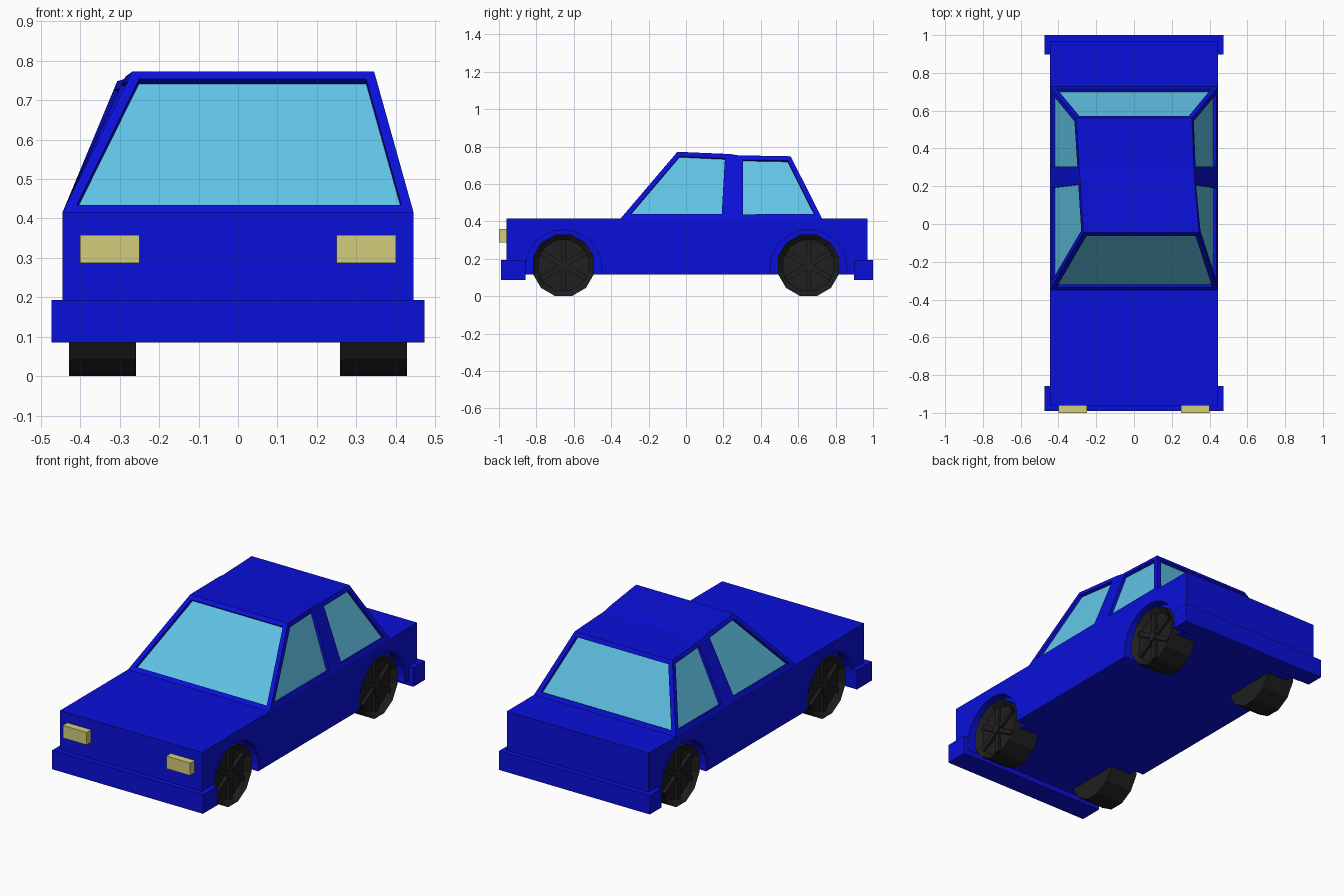
import bpy, bmesh, math
from mathutils import Matrix, Vector

if "Cube" in bpy.data.objects:
    bpy.data.objects.remove(bpy.data.objects["Cube"])


def material(name, rgb):
    m = bpy.data.materials.new(name)
    m.diffuse_color = (*rgb, 1)
    m.use_nodes = True
    m.node_tree.nodes["Principled BSDF"].inputs["Base Color"].default_value = m.diffuse_color
    return m


BLUE = material("blue_paint", (0.003, 0.005, 0.7))
GLASS = material("glass", (0.12, 0.56, 0.8))
LAMP = material("lamp", (0.65, 0.62, 0.2))
RUBBER = material("rubber", (0.014, 0.014, 0.014))


def finish(name, bm, *mats):
    me = bpy.data.meshes.new(name)
    bm.to_mesh(me)
    bm.free()
    ob = bpy.data.objects.new(name, me)
    bpy.context.collection.objects.link(ob)
    for m in mats:
        me.materials.append(m)
    return ob


def add_box(bm, lo, hi, rot=Matrix()):
    lo, hi = Vector(lo), Vector(hi)
    mat = rot @ Matrix.Translation((lo + hi) / 2) @ Matrix.Diagonal((*(hi - lo), 1))
    bmesh.ops.create_cube(bm, size=1, matrix=mat)


def add_disc(bm, centre, radius, width, sides, turn=0):
    # cylinder lying along the x axis
    mat = (Matrix.Translation(centre) @ Matrix.Rotation(turn, 4, 'X')
           @ Matrix.Rotation(math.pi / 2, 4, 'Y'))
    bmesh.ops.create_cone(bm, cap_ends=True, segments=sides, radius1=radius,
                          radius2=radius, depth=width, matrix=mat)


def box(name, lo, hi, mat):
    bm = bmesh.new()
    add_box(bm, lo, hi)
    return finish(name, bm, mat)


AXLES = {"front": -0.655, "rear": 0.655}
SIDES = {"left": -1, "right": 1}

# Lower body with shallow wheel arches
body = box("body", (-0.445, -0.96, 0.115), (0.445, 0.97, 0.415), BLUE)
bm = bmesh.new()
for y in AXLES.values():
    for s in SIDES.values():
        add_disc(bm, (s * 0.445, y, 0.15), 0.205, 0.12, 24)
cutter = finish("arch_cutter", bm, BLUE)
cutter.hide_render = True
cutter.display_type = 'WIRE'
mod = body.modifiers.new("arches", 'BOOLEAN')
mod.operation = 'DIFFERENCE'
mod.solver = 'EXACT'
mod.object = cutter

# Bumpers and headlights
box("front_bumper", (-0.473, -0.99, 0.086), (0.473, -0.857, 0.194), BLUE)
box("rear_bumper", (-0.473, 0.897, 0.086), (0.473, 1.0, 0.194), BLUE)
for side, s in SIDES.items():
    xs = sorted((s * 0.25, s * 0.40))
    box(side + "_headlight", (xs[0], -1.0, 0.287), (xs[1], -0.94, 0.358), LAMP)

# Cabin: sections of base y, roof y, roof z, roof left x, roof right x
sections = [
    (-0.350, -0.046, 0.772, -0.268, 0.345),
    (0.215, 0.235, 0.760, -0.285, 0.320),
    (0.280, 0.280, 0.753, -0.289, 0.317),
    (0.727, 0.560, 0.748, -0.306, 0.307),
]
bm = bmesh.new()
rings = []
for yb, yt, zt, xl, xr in sections:
    pts = [(-0.445, yb, 0.415), (xl, yt, zt), (xr, yt, zt), (0.445, yb, 0.415)]
    rings.append([bm.verts.new(p) for p in pts])
windows = [bm.faces.new(rings[0][::-1]), bm.faces.new(rings[-1])]
for i in range(3):
    for j in range(3):
        f = bm.faces.new((rings[i][j], rings[i][j + 1],
                          rings[i + 1][j + 1], rings[i + 1][j]))
        if i != 1 and j != 1:
            windows.append(f)
bm.normal_update()
for f in bm.faces:
    if f.normal.dot(f.calc_center_median() - Vector((0, 0.2, 0.5))) < 0:
        f.normal_flip()
bm.normal_update()

# Recessed window panes
bmesh.ops.inset_individual(bm, faces=windows, thickness=0.025, use_even_offset=True)
bm.normal_update()
for f in windows:
    shift = -0.018 * f.normal
    rim = list(f.verts)
    inner = [bm.verts.new(v.co + shift) for v in rim]
    for k in range(4):
        n = (k + 1) % 4
        bm.faces.new((rim[k], rim[n], inner[n], inner[k]))
    pane = bm.faces.new(inner)
    pane.material_index = 1
bmesh.ops.delete(bm, geom=windows, context='FACES_ONLY')
finish("cabin", bm, BLUE, GLASS)

# Wheels: twelve-sided tyre, dished outer face, hub and spokes
for end, y in AXLES.items():
    for side, s in SIDES.items():
        bm = bmesh.new()
        add_disc(bm, (0, 0, 0), 0.170, 0.17, 12, math.radians(15))
        bm.normal_update()
        cap = [f for f in bm.faces if f.normal.x * s > 0.9]
        bmesh.ops.inset_individual(bm, faces=cap, thickness=0.03)
        bmesh.ops.translate(bm, verts=cap[0].verts, vec=(-s * 0.03, 0, 0))
        add_disc(bm, (s * 0.065, 0, 0), 0.028, 0.03, 12)
        xs = sorted((s * 0.05, s * 0.072))
        for k in range(6):
            add_box(bm, (xs[0], -0.014, 0.015), (xs[1], 0.014, 0.138),
                    Matrix.Rotation(k * math.pi / 3, 4, 'X'))
        wheel = finish(f"{end}_{side}_wheel", bm, RUBBER)
        wheel.location = (s * 0.343, y, 0.1645)
